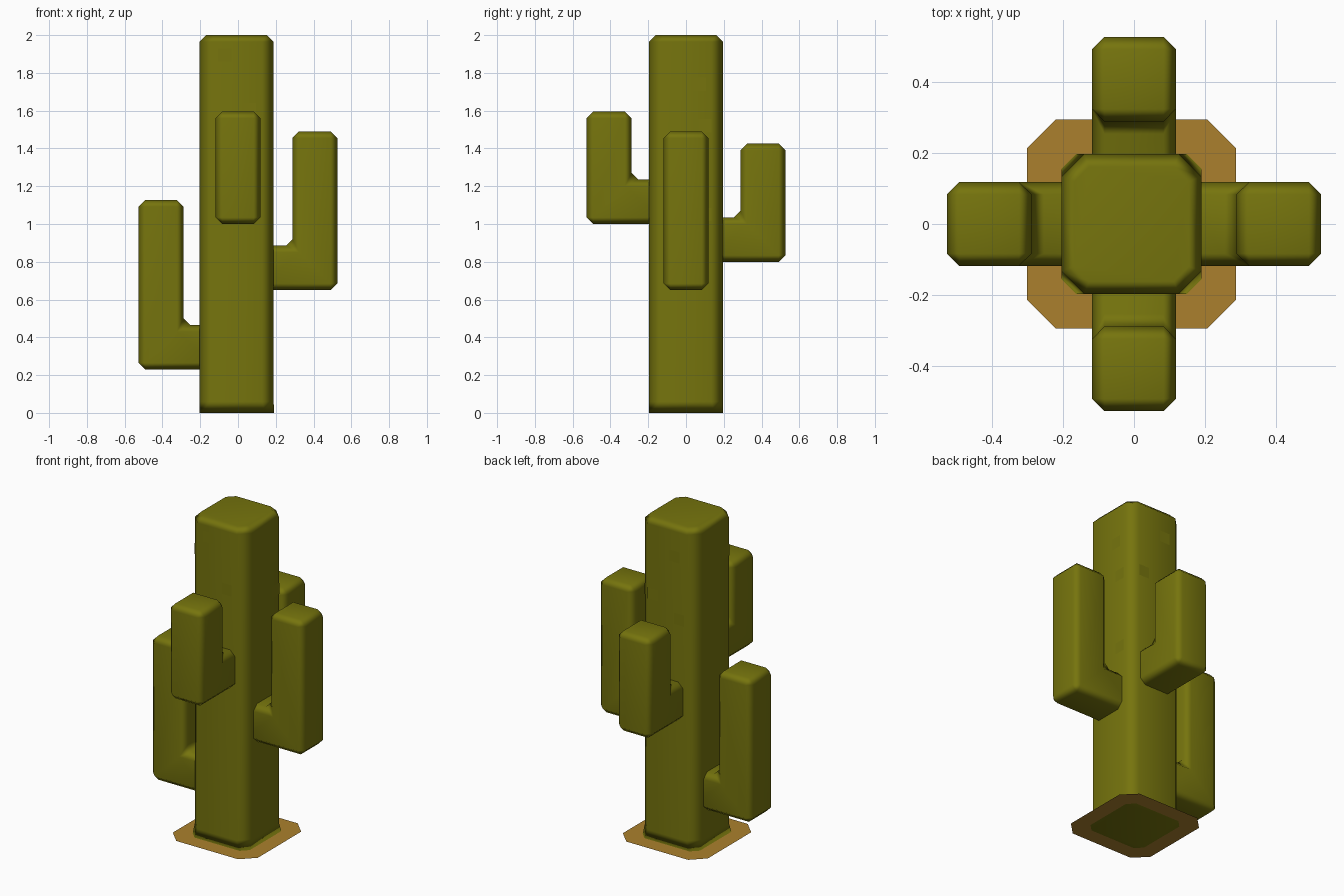
import bpy
import bmesh
from math import pi
from mathutils import Matrix, Vector

cube = bpy.data.objects.get("Cube")
if cube:
    bpy.data.objects.remove(cube, do_unlink=True)


def material(name, rgb):
    m = bpy.data.materials.new(name)
    m.use_nodes = True
    m.diffuse_color = (*rgb, 1)
    bsdf = next(n for n in m.node_tree.nodes if n.type == "BSDF_PRINCIPLED")
    bsdf.inputs["Base Color"].default_value = (*rgb, 1)
    return m


olive = material("olive green", (0.18, 0.175, 0.004))
sand = material("sand brown", (0.41, 0.217, 0.026))


def finish(name, bm, mat, smooth=True, bevel=0):
    bmesh.ops.recalc_face_normals(bm, faces=bm.faces)
    for f in bm.faces:
        f.smooth = smooth
    me = bpy.data.meshes.new(name)
    bm.to_mesh(me)
    bm.free()
    me.materials.append(mat)
    ob = bpy.data.objects.new(name, me)
    bpy.context.collection.objects.link(ob)
    if bevel:
        b = ob.modifiers.new("chamfer", "BEVEL")
        b.width, b.segments, b.limit_method = bevel, 1, "ANGLE"
    if smooth:
        ob.modifiers.new("soft edges", "WEIGHTED_NORMAL")
    return ob


def octagon(bm, half, cut, z, cx=-0.007):
    """Ring of eight vertices: a square with its corners cut off."""
    i = half - cut
    pts = [(half, -i), (half, i), (i, half), (-i, half),
           (-half, i), (-half, -i), (-i, -half), (i, -half)]
    return [bm.verts.new((cx + x, y, z)) for x, y in pts]


def bridge(bm, a, b):
    for k in range(len(a)):
        n = (k + 1) % len(a)
        bm.faces.new((a[k], a[n], b[n], b[k]))


# Trunk: stacked cut-corner rings with a chamfered top
bm = bmesh.new()
rings = [octagon(bm, *r) for r in ((0.197, 0.042, 0), (0.196, 0.063, 0.06),
                                   (0.196, 0.063, 1.965), (0.161, 0.042, 2))]
for lower, upper in zip(rings, rings[1:]):
    bridge(bm, lower, upper)
bm.faces.new(rings[0])
bm.faces.new(rings[-1])
finish("trunk", bm, olive)

# Flat sand patch around the foot of the trunk
bm = bmesh.new()
bridge(bm, octagon(bm, 0.293, 0.08, 0.001), octagon(bm, 0.19, 0.042, 0.001))
patch = finish("sand_patch", bm, sand, smooth=False)
if patch.data.polygons[0].normal.z < 0:
    patch.data.flip_normals()


# Arms: an L profile given depth, chamfered, then turned around the trunk
def arm(name, turn, bottom, top):
    inner, outer, half = 0.288, 0.526, 0.118
    shelf = bottom + 0.235
    profile = [(0.1, bottom), (outer, bottom), (outer, top),
               (inner, top), (inner, shelf), (0.1, shelf)]
    bm = bmesh.new()
    front, back = ([bm.verts.new((x, y, z)) for x, z in profile]
                   for y in (-half, half))
    bridge(bm, front, back)
    # Side faces meet at a mitre across the elbow
    for side in (front, back):
        bm.faces.new((side[0], side[1], side[4], side[5]))
        bm.faces.new((side[1], side[2], side[3], side[4]))
    bm.transform(Matrix.Rotation(turn, 4, "Z"))
    finish(name, bm, olive, bevel=0.035)


arm("left_arm", 0, 0.65, 1.49)
arm("back_arm", pi / 2, 0.8, 1.425)
arm("right_arm", pi, 0.23, 1.127)
arm("front_arm", -pi / 2, 1.0, 1.595)


# Small square spine plates lying on the trunk faces
def spines(name, normal, spots):
    normal = Vector(normal)
    side = Vector((abs(normal.y), abs(normal.x), 0))
    up = Vector((0, 0, 0.035))
    bm = bmesh.new()
    for s, z in spots:
        c = Vector((-0.007 * abs(normal.x), 0, z)) + normal * 0.198 + side * s
        corners = [c + side * 0.035 * a + up * b
                   for a, b in ((-1, -1), (1, -1), (1, 1), (-1, 1))]
        f = bm.faces.new([bm.verts.new(p) for p in corners])
        f.normal_update()
        if f.normal.dot(normal) < 0:
            f.normal_flip()
    me = bpy.data.meshes.new(name)
    bm.to_mesh(me)
    bm.free()
    me.materials.append(olive)
    bpy.context.collection.objects.link(bpy.data.objects.new(name, me))


spines("front_spines", (0, -1, 0), [(-0.07, 1.895), (0.06, 1.605)])
spines("back_spines", (0, 1, 0), [(-0.06, 1.81), (0.09, 1.535), (-0.09, 1.425)])
spines("left_spines", (1, 0, 0), [(0.07, 1.74), (0.1, 1.52), (0.1, 1.05)])
spines("right_spines", (-1, 0, 0), [(-0.1, 1.765), (-0.03, 1.39)])
